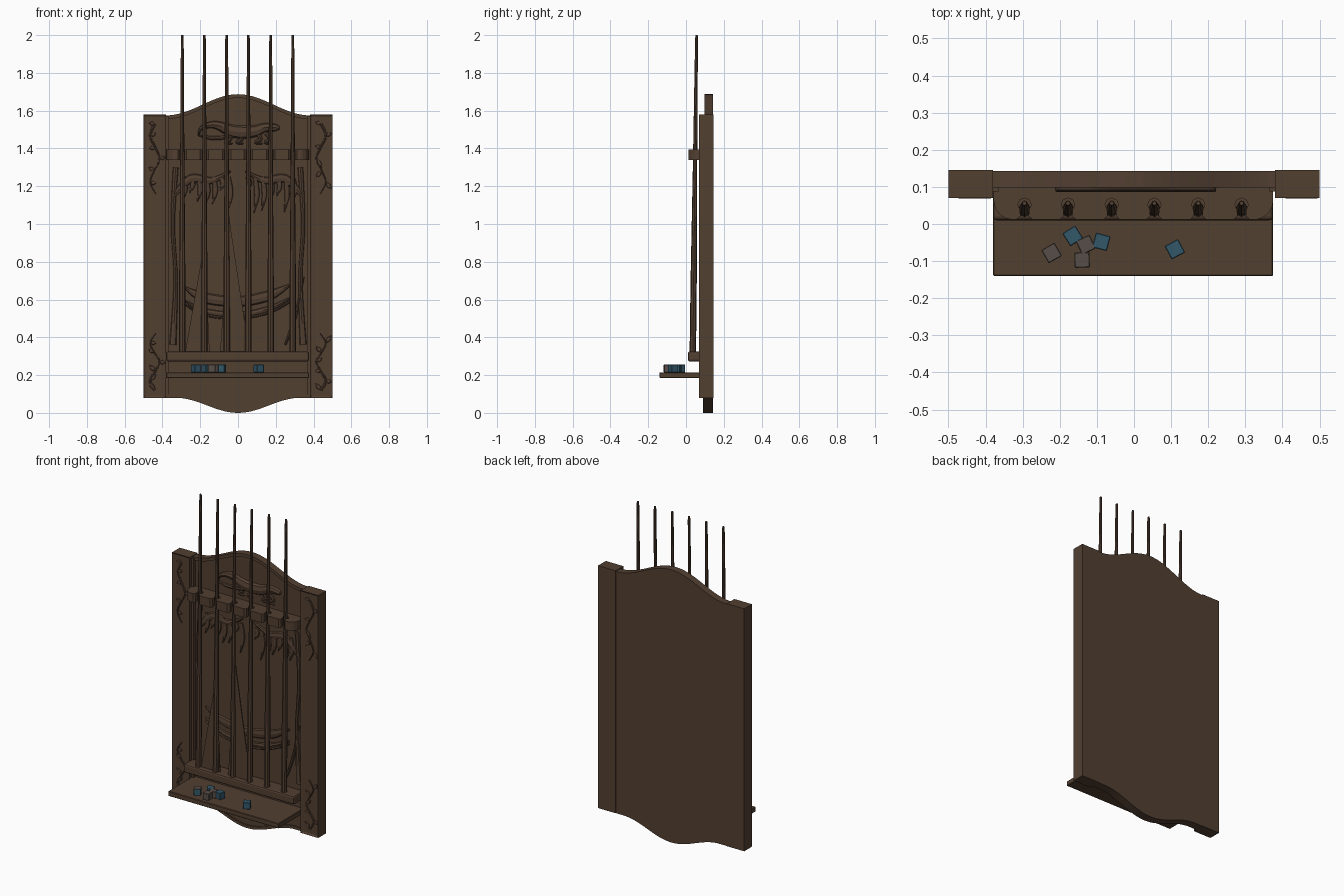
import bpy, bmesh, math, random
from mathutils import Vector

if "Cube" in bpy.data.objects:
    bpy.data.objects.remove(bpy.data.objects["Cube"])
random.seed(4)

def mat(name, rgb):
    m = bpy.data.materials.new(name)
    m.diffuse_color = (*rgb, 1)
    m.use_nodes = True
    m.node_tree.nodes["Principled BSDF"].inputs["Base Color"].default_value = m.diffuse_color
    return m

WOOD = mat("dark_wood", (0.085, 0.050, 0.031))
BLUE = mat("blue_chalk", (0.032, 0.095, 0.140))
GREY = mat("grey_chalk", (0.095, 0.075, 0.066))

def finish(name, bm, m):
    bmesh.ops.recalc_face_normals(bm, faces=bm.faces)
    me = bpy.data.meshes.new(name)
    bm.to_mesh(me)
    bm.free()
    me.materials.append(m)
    ob = bpy.data.objects.new(name, me)
    bpy.context.collection.objects.link(ob)
    return ob

def prism(name, pts, a, b, axis, m=WOOD):
    """Extrude a 2D outline from a to b along 'y' (outline x,z) or 'z' (outline x,y)."""
    bm = bmesh.new()
    to3 = (lambda p: (p[0], a, p[1])) if axis == 'y' else (lambda p: (p[0], p[1], a))
    f = bm.faces.new([bm.verts.new(to3(p)) for p in pts])
    r = bmesh.ops.extrude_face_region(bm, geom=[f])
    d = Vector((0, b - a, 0)) if axis == 'y' else Vector((0, 0, b - a))
    bmesh.ops.translate(bm, verts=[v for v in r['geom'] if isinstance(v, bmesh.types.BMVert)], vec=d)
    return finish(name, bm, m)

def bevel(ob, w, seg=1):
    md = ob.modifiers.new("bevel", 'BEVEL')
    md.width, md.segments = w, seg

def catmull(pts, n=5):
    P = [Vector(p) for p in pts]
    P = [P[0]] + P + [P[-1]]
    out = []
    for i in range(1, len(P) - 2):
        a, b, c, d = P[i - 1:i + 3]
        for k in range(n):
            t = k / n
            out.append(0.5 * (2 * b + (c - a) * t + (2 * a - 5 * b + 4 * c - d) * t * t
                              + (3 * b - a - 3 * c + d) * t ** 3))
    return out + [P[-2]]

def relief(name, pts, y, h=0.012):
    """Carved strip along points (x, z, half width), raised h in front of plane y."""
    P = catmull(pts)
    bm = bmesh.new()
    rows = []
    for i, p in enumerate(P):
        t = P[min(i + 1, len(P) - 1)] - P[max(i - 1, 0)]
        n = Vector((-t.y, t.x)).normalized() * max(p.z, 0.001)
        rows.append([bm.verts.new((p.x + n.x * s, y - e, p.y + n.y * s))
                     for s, e in ((-1, -0.004), (-0.7, h * 0.7), (0, h), (0.7, h * 0.7), (1, -0.004))])
    for r, q in zip(rows, rows[1:]):
        for k in range(4):
            bm.faces.new((r[k], r[k + 1], q[k + 1], q[k]))
    bm.faces.new(rows[0])
    bm.faces.new(rows[-1])
    return finish(name, bm, WOOD)

# Curved outline of the back board
def bump(x, w):
    return 0.5 * (1 + math.cos(math.pi * min(1, abs(x) / w)))
def top(x):
    return 1.575 + 0.112 * bump(x, 0.38)
def low(x):
    return 0.08 - 0.08 * bump(x, 0.33)
XS = [-0.385 + 0.77 * i / 32 for i in range(33)]

prism("back_panel", [(x, low(x)) for x in XS] + [(x, top(x)) for x in XS[::-1]], 0.106, 0.143, 'y')
prism("bottom_apron", [(x, low(x) + 0.016) for x in XS] + [(0.385, 0.19), (-0.385, 0.19)], 0.097, 0.11, 'y')
for nm, fn, s, y in (("top_rim", top, -0.02, 0.098), ("bottom_rim", low, 0.018, 0.09)):
    prism(nm, [(x, fn(x)) for x in XS] + [(x, fn(x) + s) for x in XS[::-1]], y, 0.143, 'y')

# Side stiles with sunken faces and carved vines
for s in (-1, 1):
    side = "left" if s < 0 else "right"
    bm = bmesh.new()
    bmesh.ops.create_cube(bm, size=1)
    for v in bm.verts:
        v.co = (s * 0.44 + v.co.x * 0.12, 0.1075 + v.co.y * 0.075, 0.83 + v.co.z * 1.5)
    bm.normal_update()
    front = [f for f in bm.faces if f.normal.y < -0.9]
    bmesh.ops.inset_region(bm, faces=front, thickness=0.014)
    bmesh.ops.translate(bm, verts=front[0].verts, vec=(0, 0.006, 0))
    finish(side + "_stile", bm, WOOD)
    prism(side + "_inner_bead", [(s * 0.38, 0.09), (s * 0.365, 0.09), (s * 0.365, 1.57), (s * 0.38, 1.57)],
          0.088, 0.12, 'y')
    for k, (z0, z1) in enumerate(((1.53, 1.16), (0.12, 0.42))):
        stem = [(s * (0.44 + 0.025 * math.sin(i * 1.6)), z0 + (z1 - z0) * i / 6, 0.008 - 0.001 * i)
                for i in range(7)]
        relief(f"{side}_vine_{k}", stem, 0.076, 0.007)
        for i in range(6):
            x, z = stem[i][:2]
            d = 1 if i % 2 else -1
            up = random.uniform(-0.02, 0.05) * (1 if z1 > z0 else -1)
            relief(f"{side}_leaf_{k}_{i}", [(x, z, 0.002), (x + d * 0.015, z + up * .5, 0.013),
                                            (x + d * 0.03, z + up, 0.001)], 0.076, 0.007)

# Carved lizard near the top
Y = 0.106
relief("lizard_body", [(-0.21, 1.47, .004), (-0.19, 1.51, .012), (-0.12, 1.525, .022), (-0.02, 1.49, .036),
                       (0.08, 1.49, .034), (0.14, 1.51, .026), (0.2, 1.51, .02), (0.22, 1.505, .006)], Y, 0.02)
relief("lizard_tail", [(-0.21, 1.47, .004), (-0.14, 1.455, .012), (-0.05, 1.46, .01), (0, 1.47, .003)], Y)
for i, x in enumerate((-0.06, 0.0, 0.1, 0.15)):
    relief(f"lizard_leg_{i}", [(x, 1.48, .014), (x + .02, 1.45, .011), (x - .005, 1.432, .01),
                               (x + .03, 1.425, .003)], Y)

# Carved tree limbs, foliage and river bank on the panel
for s in (-1, 1):
    relief(f"tree_trunk_{s}", [(s * 0.345, 0.36, .02), (s * 0.33, 0.7, .012), (s * 0.345, 1.0, .012),
                               (s * 0.33, 1.3, .016)], Y)
    relief(f"tree_limb_{s}", [(s * 0.34, 1.15, .012), (s * 0.25, 1.24, .025), (s * 0.14, 1.23, .02),
                              (s * 0.04, 1.28, .006)], Y)
    for i in range(7):
        x = s * (0.05 + 0.04 * i)
        l = random.uniform(0.06, 0.2)
        relief(f"hanging_moss_{s}_{i}", [(x, 1.25, .012), (x + .01, 1.25 - l * .5, .016),
                                         (x - .005, 1.25 - l, .002)], Y, 0.009)
for i, (z, w) in enumerate(((0.62, .03), (0.55, .016), (0.53, .008))):
    relief(f"river_bank_{i}", [(-0.29, z + .05, .004), (-0.18, z - .01, w), (0, z - .03, w),
                               (0.16, z, w), (0.28, z + .06, .006)], Y)
relief("reed", [(0.25, 0.36, .006), (0.3, 0.5, .01), (0.35, 0.72, .002)], Y)

# Upper cue rail with rounded ends and a keyhole notch for every cue
CUES = (-0.295, -0.178, -0.06, 0.055, 0.173, 0.29)
pts = [(-0.378, 0.11)]
pts += [(-0.328 - 0.05 * math.cos(a), 0.062 - 0.05 * math.sin(a)) for a in (0, .4, .8, 1.2, 1.57)]
for x in CUES:
    pts += [(x - 0.022, 0.012), (x - 0.011, 0.022)]
    pts += [(x - 0.018 * math.cos(a), 0.052 - 0.018 * math.sin(a)) for a in (.8, 0, -.8, -1.57, -2.35, -3.14, -3.94)]
    pts += [(x + 0.011, 0.022), (x + 0.022, 0.012)]
pts += [(0.325 + 0.05 * math.sin(a), 0.062 - 0.05 * math.cos(a)) for a in (0.1, .4, .8, 1.2, 1.57)]
pts += [(0.375, 0.11)]
prism("cue_rail", pts, 1.34, 1.395, 'z')

# Lower cue rest and chalk shelf
def box(name, x0, x1, y0, y1, z0, z1):
    return prism(name, [(x0, y0), (x1, y0), (x1, y1), (x0, y1)], z0, z1, 'z')
bevel(box("cue_rest", -0.38, 0.375, 0.01, 0.11, 0.272, 0.325), 0.01, 2)
bevel(box("chalk_shelf", -0.38, 0.375, -0.14, 0.11, 0.185, 0.215), 0.003)

# Tapered cues leaning back into the rail
for i, x in enumerate(CUES):
    bm = bmesh.new()
    rings = []
    for z, r in ((0.315, .017), (0.7, .0165), (1.3, .0115), (1.98, .0075), (2.0, .006)):
        y = 0.036 + 0.02 * (z - 0.315) / 1.685
        rings.append([bm.verts.new((x + r * math.cos(k * math.pi / 4), y + r * math.sin(k * math.pi / 4), z))
                      for k in range(8)])
    for a, b in zip(rings, rings[1:]):
        for k in range(8):
            bm.faces.new((a[k], a[(k + 1) % 8], b[(k + 1) % 8], b[k]))
    bm.faces.new(rings[0])
    bm.faces.new(rings[-1])
    finish(f"cue_{i + 1}", bm, WOOD)

# Thin wedge plates behind the cue butts
prism("left_wedge", [(-0.28, 0.32), (-0.15, 0.32), (-0.178, 0.9)], 0.038, 0.044, 'y')
prism("middle_wedge", [(-0.095, 0.32), (0.06, 0.32), (-0.045, 1.02)], 0.038, 0.044, 'y')

# Chalk cubes on the shelf
for i, (x, y, deg, m) in enumerate(((-0.222, -0.078, 30, BLUE), (-0.165, -0.032, 32, BLUE), (-0.13, -0.056, 25, GREY),
                                    (-0.14, -0.097, 2, GREY), (-0.088, -0.048, -15, BLUE),
                                    (0.11, -0.068, 28, BLUE))):
    bm = bmesh.new()
    bmesh.ops.create_cube(bm, size=0.041)
    ob = finish(f"chalk_cube_{i + 1}", bm, m)
    ob.location = (x, y, 0.2355)
    ob.rotation_euler.z = math.radians(deg)
    if i == 0:   # worn top
        ob.data.materials.append(GREY)
        for f in ob.data.polygons:
            f.material_index = int(f.normal.z > 0.9)
    bevel(ob, 0.002)
